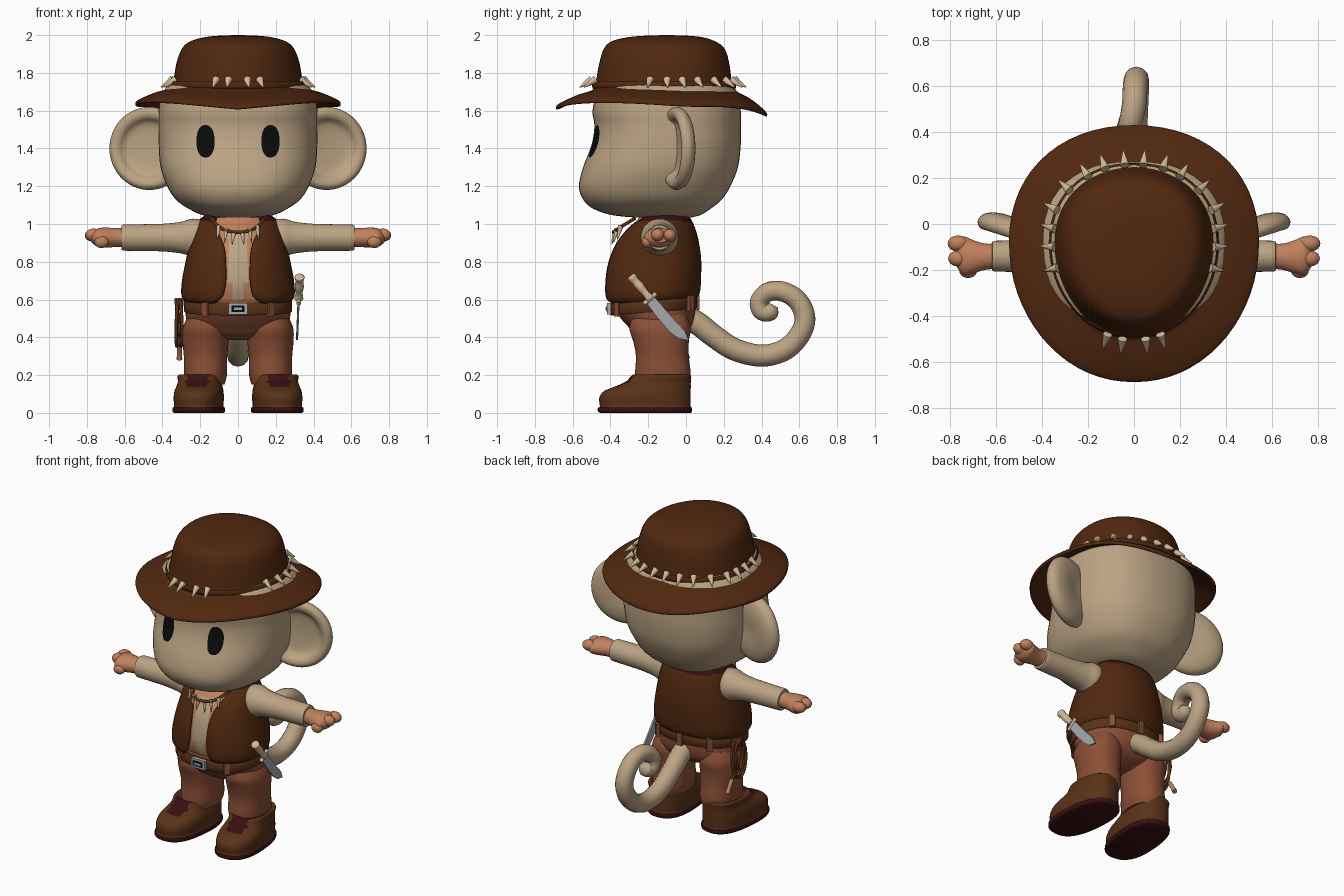
import bpy, bmesh, math
from mathutils import Vector, Matrix
from mathutils.bvhtree import BVHTree

if "Cube" in bpy.data.objects:
    bpy.data.objects.remove(bpy.data.objects["Cube"])


def material(name, r, g, b):
    m = bpy.data.materials.new(name)
    m.use_nodes = True
    m.diffuse_color = (r, g, b, 1)
    m.node_tree.nodes["Principled BSDF"].inputs["Base Color"].default_value = (r, g, b, 1)
    return m


FUR = material("tan_fur", .50, .37, .23)
SKIN = material("warm_skin", .53, .22, .11)
HAT = material("dark_brown_leather", .082, .021, .005)
BOOT = material("brown_leather", .10, .032, .009)
PANTS = material("rust_cloth", .26, .079, .037)
MAROON = material("dark_maroon", .04, .005, .006)
BLACK = material("eye_black", .003, .003, .003)
TOOTH = material("ivory", .66, .50, .32)
STEEL = material("steel", .38, .40, .43)


def finish(bm, name, mats, rule=None, angle=40):
    mesh = bpy.data.meshes.new(name)
    if rule:
        for f in bm.faces:
            f.material_index = int(rule(f.calc_center_median()))
    bm.to_mesh(mesh)
    bm.free()
    for m in mats:
        mesh.materials.append(m)
    ob = bpy.data.objects.new(name, mesh)
    bpy.context.collection.objects.link(ob)
    smooth(ob, angle)
    return ob


def smooth(ob, angle=40):
    bpy.ops.object.select_all(action='DESELECT')
    ob.select_set(True)
    bpy.context.view_layer.objects.active = ob
    bpy.ops.object.shade_smooth_by_angle(angle=math.radians(angle))


def spline(rows, steps):
    out = []
    for i in range(len(rows) - 1):
        a, b, c, d = (rows[min(max(k, 0), len(rows) - 1)] for k in range(i - 1, i + 3))
        for s in range(steps):
            t = s / steps
            out.append(tuple(.5 * (2 * q + (r - p) * t + (2 * p - 5 * q + 4 * r - w) * t * t
                                   + (3 * q - p - 3 * r + w) * t ** 3)
                             for p, q, r, w in zip(a, b, c, d)))
    return out + [tuple(rows[-1])]


def loft(name, rows, *mats, p=2, n=48, steps=4, egg=0, cx=0, warp=None, rule=None, caps=True, angle=40):
    """Rows are (height, half width, front y, back y[, half width of front opening])."""
    bm = bmesh.new()
    opened = len(rows[0]) > 4
    rings = []
    for row in spline(rows, steps):
        z, hw, yf, yb = row[:4]
        a0 = math.asin(min(1, row[4] / hw) ** (p / 2)) if opened else 0
        ring = []
        for j in range(n + opened):
            a = a0 + (2 * math.pi - 2 * a0) * j / n
            s, c = math.sin(a), math.cos(a)
            v = Vector((cx + hw * math.copysign(abs(s) ** (2 / p), s) * (1 - egg * c),
                        (yf + yb) / 2 - (yb - yf) / 2 * math.copysign(abs(c) ** (2 / p), c), z))
            ring.append(bm.verts.new(warp(v) if warp else v))
        rings.append(ring)
    for lo, hi in zip(rings, rings[1:]):
        for j in range(n):
            k = (j + 1) % len(lo)
            bm.faces.new((lo[j], lo[k], hi[k], hi[j]))
    if caps and not opened:
        bm.faces.new(rings[0][::-1])
        bm.faces.new(rings[-1])
        bmesh.ops.recalc_face_normals(bm, faces=bm.faces)
    return finish(bm, name, mats, rule, angle)


def tube(name, pts, radius, mat, steps=6):
    """Points are (x, y, z, relative radius)."""
    cu = bpy.data.curves.new(name, 'CURVE')
    cu.dimensions, cu.bevel_depth, cu.bevel_resolution, cu.use_fill_caps = '3D', radius, 4, True
    path = spline(pts, steps)
    sp = cu.splines.new('POLY')
    sp.points.add(len(path) - 1)
    for q, (x, y, z, r) in zip(sp.points, path):
        q.co, q.radius = (x, y, z, 1), r
    cu.materials.append(mat)
    ob = bpy.data.objects.new(name, cu)
    bpy.context.collection.objects.link(ob)
    bpy.ops.object.select_all(action='DESELECT')
    ob.select_set(True)
    bpy.context.view_layer.objects.active = ob
    bpy.ops.object.convert(target='MESH')
    smooth(bpy.context.view_layer.objects.active, 50)


def solid(name, loc, size, mat, kind="ball", turn=None):
    bm = bmesh.new()
    if kind == "ball":
        bmesh.ops.create_uvsphere(bm, u_segments=20, v_segments=12, radius=1)
    else:
        bmesh.ops.create_cube(bm, size=2)
    m = Matrix.Translation(loc) @ (turn or Matrix()) @ Matrix.Diagonal((*size, 1))
    bmesh.ops.transform(bm, matrix=m, verts=bm.verts)
    return finish(bm, name, [mat])


def teeth(name, items, length, r):
    bm = bmesh.new()
    for base, way in items:
        way = Vector(way).normalized()
        m = Matrix.Translation(Vector(base) + way * length / 2) @ way.to_track_quat('Z', 'Y').to_matrix().to_4x4()
        bmesh.ops.create_cone(bm, cap_ends=True, segments=10, radius1=r, radius2=r * .15, depth=length, matrix=m)
    finish(bm, name, [TOOTH])


def tilt(v):
    v.z += .08 * (v.y + .17)
    return v


# Head and eyes
head = loft("head", [(1.03, .06, -.2, 0), (1.045, .18, -.38, .07), (1.08, .26, -.49, .13), (1.13, .33, -.545, .19),
                     (1.2, .375, -.567, .235), (1.3, .41, -.545, .275), (1.42, .42, -.5, .29), (1.52, .42, -.485, .29),
                     (1.6, .42, -.495, .29), (1.7, .4, -.465, .27), (1.78, .3, -.38, .2)], FUR, p=2.4)
tree = BVHTree.FromPolygons([v.co.copy() for v in head.data.vertices], [p.vertices[:] for p in head.data.polygons])
for side, label in ((1, "left"), (-1, "right")):
    def on_face(v):
        x, z = side * .172 + v.x, 1.438 + v.y
        return Vector((x, tree.ray_cast(Vector((x, -2, z)), Vector((0, 1, 0)))[0].y - .006, z))
    loft(label + "_eye", [(0, .048, -.086, .086), (0, .025, -.045, .045), (0, .001, -.001, .001)], BLACK,
         p=2.3, n=32, warp=on_face, caps=False)
    # Dished ear, turned slightly outward
    ear = loft(label + "_ear", [(z, r, -r, r) for z, r in ((-.04, .01), (-.045, .12), (-.025, .195), (.015, .22),
               (.045, .2), (.04, .165), (.005, .125), (-.005, .01))], FUR)
    ear.rotation_euler = Vector((side * .3, -.95, 0)).to_track_quat('Z', 'Y').to_euler()
    ear.location = (side * .465, -.035, 1.4)


# Hat
def brim_bend(v):
    v.z -= .055 * (max(v.y, 0) / .43) ** 4 + .015 * (min(v.y, 0) / .69) ** 4
    v.z += .12 * abs(v.x * min(v.y, 0)) * (v.z < 1.72)
    return v


loft("hat", [(1.70, .37, -.47, .26), (1.66, .46, -.58, .35), (1.622, .53, -.672, .418), (1.63, .542, -.688, .43),
             (1.648, .53, -.672, .418), (1.685, .45, -.58, .34), (1.71, .375, -.5, .27), (1.745, .345, -.48, .245),
             (1.85, .325, -.46, .23), (1.93, .295, -.435, .205), (1.97, .245, -.39, .15), (1.993, .15, -.28, .06),
             (2.0, .02, -.12, -.08)], HAT, p=2.1, n=64, egg=.08, warp=brim_bend, angle=60)
loft("hat_band", [(1.715, .362, -.493, .262), (1.735, .368, -.498, .266), (1.755, .358, -.49, .256)],
     HAT, MAROON, p=2.1, n=64, egg=.08, steps=2, caps=False, rule=lambda c: c.z < 1.725)
half_ring = [(.05, -.5), (.115, -.48), (.33, -.19), (.345, -.1), (.345, -.02), (.335, .06),
             (.28, .145), (.2, .205), (.125, .24), (.04, .255)]
items = []
for x, y in half_ring:
    for s in (1, -1):
        out = Vector((s * x, y + .12, 0)).normalized()
        items.append(((s * x, y, 1.765), (out.x, out.y, -.65)))
teeth("hat_teeth", items, .075, .021)

# Torso, vest and necklace
loft("torso", [(.5, .24, -.33, .02), (.65, .27, -.40, .05), (.8, .25, -.395, .05), (.9, .225, -.36, .04),
               (.97, .2, -.315, .02), (1.02, .16, -.26, -.01), (1.08, .12, -.21, -.04)], SKIN, FUR, p=2.2, n=72,
     rule=lambda c: c.y < -.2 and c.z < .95 and abs(c.x) < .035 + .02 * (c.z > .7))
vest = loft("vest", [(.595, .285, -.405, .06, .13), (.625, .30, -.43, .075, .09), (.7, .297, -.432, .08, .068),
                     (.8, .278, -.42, .08, .066), (.9, .255, -.385, .065, .075), (.97, .235, -.34, .045, .105),
                     (1.02, .205, -.285, .02, .125), (1.055, .15, -.22, -.01, .1)], HAT, MAROON, p=2.2,
            warp=tilt, rule=lambda c: c.z > 1.015)
vest.modifiers.new("thickness", 'SOLIDIFY').thickness = .018
cord = [(.14, -.27, 1.03, 1), (.1, -.345, .985, 1), (.04, -.38, .96, 1)]
tube("necklace_cord", [(-x, y, z, r) for x, y, z, r in cord] + cord[::-1], .009, BOOT)
teeth("necklace_teeth", [((s * x, y, z), (s * .15, -.25, -1)) for s in (1, -1)
                         for x, y, z in ((.02, -.375, .965), (.06, -.365, .975), (.1, -.345, .99))], .075, .015)

# Hips, belt and buckle
loft("trouser_seat", [(.385, .08, -.19, -.08), (.41, .18, -.26, -.02), (.45, .25, -.3, .025), (.5, .275, -.345, .045),
                      (.56, .275, -.385, .05), (.6, .265, -.385, .045)], PANTS, p=2.2)
loft("belt", [(.535, .277, -.392, .048), (.54, .286, -.4, .058), (.595, .286, -.4, .058), (.6, .277, -.392, .048)],
     BOOT, p=2.2, steps=2, warp=tilt)
for i, (x, y) in enumerate(((.17, -.36), (-.17, -.36), (.19, .025), (-.19, .025), (0, .06))):
    turn = Matrix.Rotation(math.atan2(y + .17, x) if x else math.pi / 2, 4, 'Z')
    solid(f"belt_loop_{i}", (x, y, .565 + .08 * (y + .17)), (.012, .018, .04), PANTS, "box", turn)
solid("buckle", (0, -.405, .552), (.05, .014, .03), STEEL, "box")
solid("buckle_center", (0, -.419, .552), (.035, .003, .017), BLACK, "box")
solid("buckle_pin", (0, -.422, .552), (.022, .003, .007), STEEL, "box")

# Limbs, both sides
for side, label in ((1, "left"), (-1, "right")):
    loft(label + "_trouser_leg", [(.15, .1, -.26, .01), (.2, .113, -.27, .025), (.3, .115, -.265, .015),
                                  (.38, .122, -.28, .015), (.45, .12, -.3, .025), (.52, .09, -.28, 0)],
         PANTS, cx=side * .172, p=2.2)
    boot = loft(label + "_boot", [(0, .128, -.35, .13), (.008, .136, -.362, .137), (.028, .136, -.362, .137),
                                  (.034, .128, -.352, .13), (.08, .13, -.355, .13), (.115, .127, -.33, .13),
                                  (.14, .12, -.27, .13), (.165, .115, -.215, .13), (.195, .118, -.185, .132),
                                  (.203, .105, -.17, .12), (.19, .09, -.15, .1)],
                BOOT, MAROON, p=2.5, angle=60,
                rule=lambda c: c.z < .031 or (c.z > .142 and c.y < -.1 and abs(c.x) < .06))
    boot.location = (side * .198, -.105, 0)
    boot.rotation_euler.z = side * math.radians(5)

    arm = loft(label + "_arm", [(.17, .09, -.09, .09), (.24, .1, -.1, .1), (.3, .084, -.084, .084),
                                (.4, .073, -.073, .073), (.55, .07, -.068, .068), (.61, .068, -.066, .066),
                                (.617, .055, -.055, .055)], FUR, n=32)
    palm = loft(label + "_palm", [(.6, .05, -.055, .055), (.65, .05, -.06, .055), (.7, .053, -.075, .07),
                                  (.745, .048, -.08, .085), (.775, .025, -.04, .05)], SKIN, n=32)
    for ob in (arm, palm):
        ob.rotation_euler.y = side * math.pi / 2
        ob.location = (0, -.14, .928)
    for k, (x, y, z, sx, sy, sz) in enumerate(((.765, -.085, .94, .046, .035, .034), (.765, -.15, .942, .044, .035, .034),
                                              (.722, -.205, .905, .038, .03, .032))):
        solid(f"{label}_finger_{k}", (side * x, y, z), (sx, sy, sz), SKIN)

# Curled tail
tail = [(0, -.03, .52), (0, .06, .475), (0, .15, .405), (0, .26, .335), (0, .4, .303), (.005, .52, .333), (.01, .6, .41),
        (.01, .63, .5), (.005, .595, .59), (0, .52, .64), (-.015, .44, .642), (-.03, .39, .595), (-.03, .395, .545),
        (-.025, .43, .53)]
tube("tail", [(*c, 1.12 - .02 * i) for i, c in enumerate(tail)] + [(-.02, .465, .545, .7), (-.02, .485, .558, .05)],
     .056, FUR)

# Knife on the left hip
along, across = Vector((-.03, .65, -.76)).normalized(), Vector((0, .76, .65))
root = Vector((.316, -.19, .605))
bm = bmesh.new()
outline = [(0, -.03), (.1, -.036), (.2, -.036), (.26, -.022), (.3, .012), (.25, .028), (.16, .024), (0, .024)]
face = bm.faces.new([bm.verts.new(root + along * u + across * v) for u, v in outline])
grown = bmesh.ops.extrude_face_region(bm, geom=[face])["geom"]
bmesh.ops.translate(bm, vec=(.01, 0, 0), verts=[g for g in grown if isinstance(g, bmesh.types.BMVert)])
bmesh.ops.recalc_face_normals(bm, faces=bm.faces)
finish(bm, "knife_blade", [STEEL], angle=20)
root.x += .006
tube("knife_handle", [(*(root - along * d), r) for d, r in ((0, 1), (.04, .8), (.08, 1), (.12, .9), (.15, 1.1), (.16, .5))],
     .024, TOOTH)
tube("knife_guard", [(*(root + across * d), 1) for d in (-.042, .042)], .012, TOOTH, 2)

# Coiled whip on the right hip
turns, count = 4, 96
coil = []
for i in range(count + 1):
    a = 2 * math.pi * turns * i / count
    grow = 1 + .25 * math.sin(a / turns * 2)
    coil.append((-.312 + .016 * math.cos(a * .75), -.1 + .05 * grow * math.sin(a), .49 + .11 * grow * math.cos(a), 1))
tube("whip_coil", coil, .0085, BOOT, 1)
tube("whip_tail", [(-.31, -.1, .6, 1), (-.325, -.05, .5, 1), (-.315, -.06, .4, 1), (-.31, -.03, .35, 1)], .009, BOOT)
tube("whip_handle", [(-.31, -.035, .36, 1), (-.31, -.01, .32, .9), (-.31, .01, .285, 1.1)], .014, SKIN)
